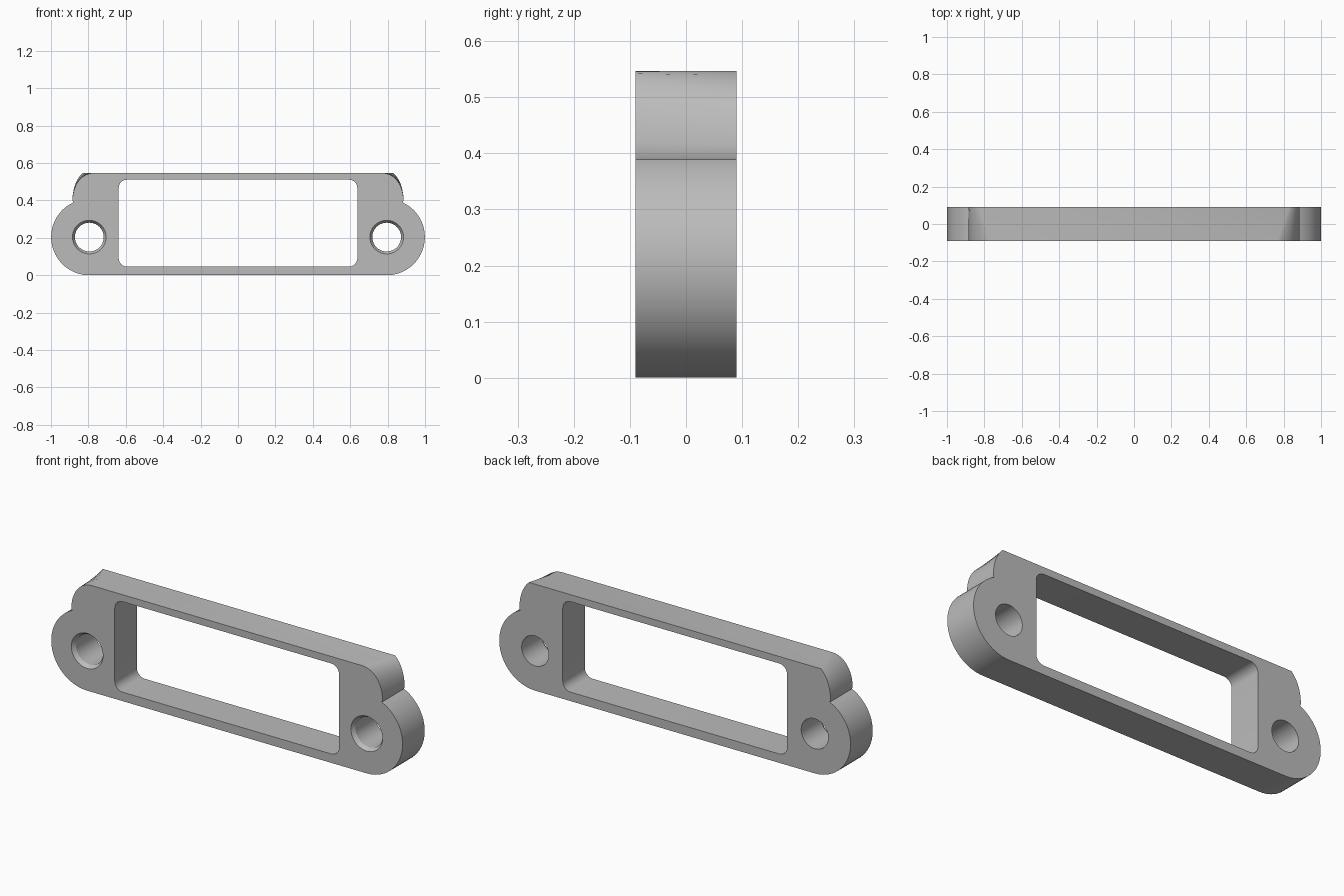
import bpy
import bmesh
from math import cos, sin, pi, radians, asin

if "Cube" in bpy.data.objects:
    bpy.data.objects.remove(bpy.data.objects["Cube"], do_unlink=True)

HALF_DEPTH = 0.09
TOP = 0.547
EAR_X, EAR_Z, EAR_R = 0.795, 0.204, 0.204

grey = bpy.data.materials.new("plain grey")
grey.use_nodes = True
colour = (0.5, 0.5, 0.5, 1)
grey.diffuse_color = colour
grey.node_tree.nodes["Principled BSDF"].inputs["Base Color"].default_value = colour


def arc(cx, cz, r, start, end, steps):
    return [(cx + r * cos(start + (end - start) * i / steps),
             cz + r * sin(start + (end - start) * i / steps)) for i in range(steps + 1)]


def outline(shoulder):
    """Right half from the bottom up to the top edge, then mirrored."""
    notch = asin((0.389 - EAR_Z) / EAR_R)
    half = arc(EAR_X, EAR_Z, EAR_R, -pi / 2, notch, 32) + shoulder
    return half + [(-x, z) for x, z in reversed(half)]


def window(x, low, high, r):
    """Rounded rectangle."""
    pts = []
    for i, (cx, cz) in enumerate([(x - r, high - r), (r - x, high - r),
                                  (r - x, low + r), (x - r, low + r)]):
        pts += arc(cx, cz, r, i * pi / 2, (i + 1) * pi / 2, 8)
    return pts


def shoulder(corner_x, lean):
    """Quarter curve from the notch to the top, full round or cut short."""
    a = radians(lean)
    return [(corner_x + (0.885 - corner_x) * cos(a * i / 12) ** 0.9,
             0.4 + (TOP - 0.4) * sin(a * i / 12) / sin(a)) for i in range(13)]


bm = bmesh.new()


def ring(points, y):
    verts = [bm.verts.new((x, y, z)) for x, z in points]
    edges = [bm.edges.new((v, verts[i - 1])) for i, v in enumerate(verts)]
    return verts, edges


def wall(profiles):
    """Skin a list of (points, y) rings; return the first and last edge loops."""
    rings = [ring(p, y) for p, y in profiles]
    for (a, _), (b, _) in zip(rings, rings[1:]):
        for i in range(len(a)):
            bm.faces.new((a[i - 1], a[i], b[i], b[i - 1]))
    return rings[0][1], rings[-1][1]


# Outer wall: round shoulders in front, sharper ones behind
walls = [wall([(outline(shoulder(0.765, 90)), -HALF_DEPTH),
               (outline(shoulder(0.76, 58)), HALF_DEPTH)])]

# Central window
opening = window(0.638, 0.046, 0.511, 0.045)
walls.append(wall([(opening, -HALF_DEPTH), (opening, HALF_DEPTH)]))

# Screw holes, countersunk in front
for side in (-1, 1):
    wide, bore = [arc(side * EAR_X, EAR_Z, r, 0, 2 * pi, 40)[:-1] for r in (0.09, 0.077)]
    walls.append(wall([(wide, -HALF_DEPTH), (bore, 0.02 - HALF_DEPTH), (bore, HALF_DEPTH)]))

# Flat front and back faces
for end, y in ((0, -1), (1, 1)):
    edges = [e for w in walls for e in w[end]]
    bmesh.ops.triangle_fill(bm, use_beauty=True, use_dissolve=False, edges=edges, normal=(0, y, 0))

bmesh.ops.recalc_face_normals(bm, faces=bm.faces)
mesh = bpy.data.meshes.new("mounting_frame")
bm.to_mesh(mesh)
bm.free()
mesh.materials.append(grey)
frame = bpy.data.objects.new("mounting_frame", mesh)
bpy.context.collection.objects.link(frame)
bpy.context.view_layer.objects.active = frame
frame.select_set(True)
bpy.ops.object.shade_smooth_by_angle(angle=radians(25))
